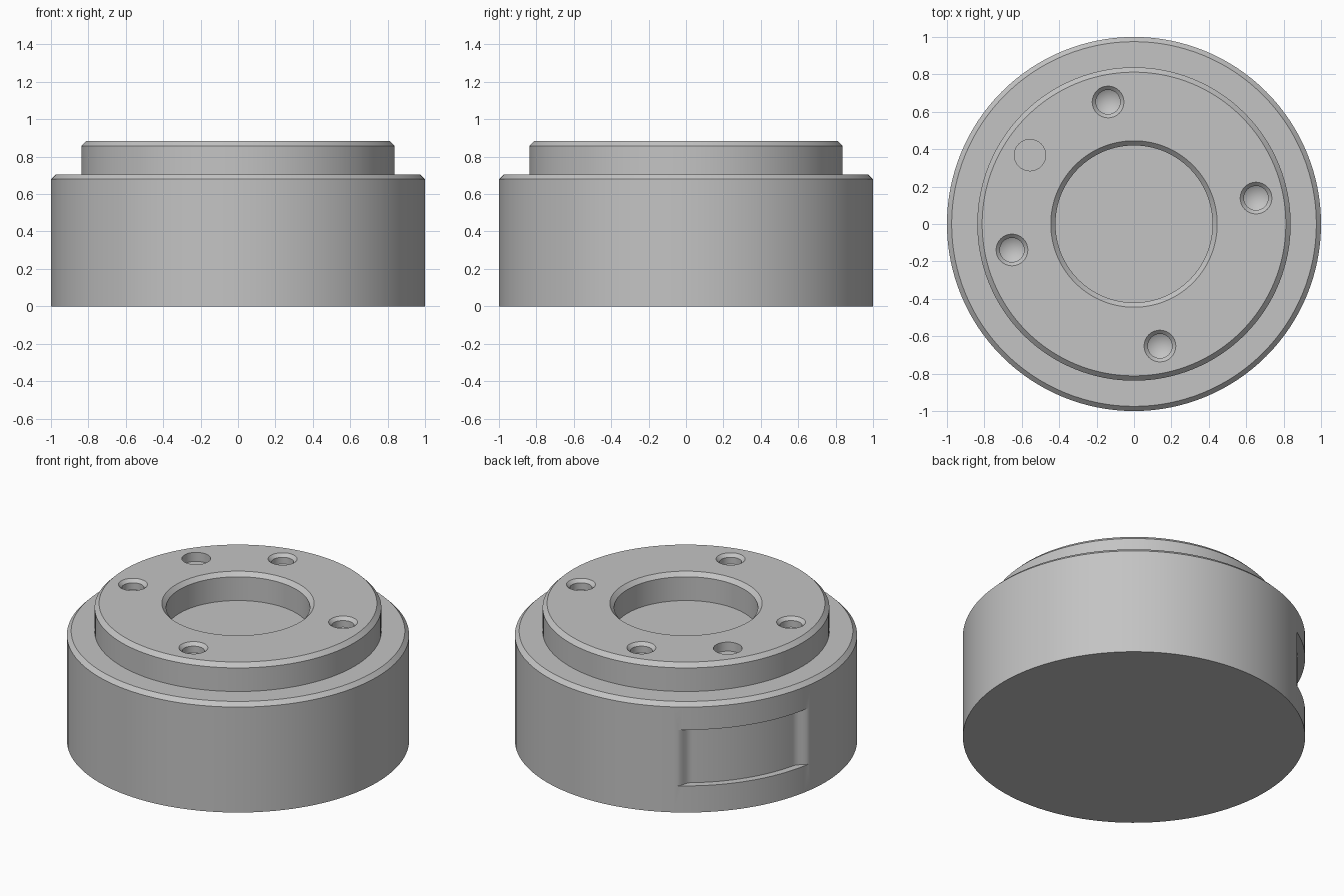
import bpy, bmesh, math
from mathutils import Matrix, Vector

cube = bpy.data.objects.get("Cube")
if cube:
    bpy.data.objects.remove(cube, do_unlink=True)

grey = bpy.data.materials.new("plain grey")
grey.use_nodes = True
colour = (0.55, 0.55, 0.55, 1)
grey.diffuse_color = colour
grey.node_tree.nodes["Principled BSDF"].inputs["Base Color"].default_value = colour


def finish(name, bm):
    bmesh.ops.recalc_face_normals(bm, faces=bm.faces)
    mesh = bpy.data.meshes.new(name)
    bm.to_mesh(mesh)
    bm.free()
    mesh.materials.append(grey)
    obj = bpy.data.objects.new(name, mesh)
    bpy.context.collection.objects.link(obj)
    return obj


def lathe(name, profile, segments, centre=(0, 0)):
    """Spin an (r, z) profile that starts and ends on the axis."""
    bm = bmesh.new()
    verts = [bm.verts.new((r, 0, z)) for r, z in profile]
    edges = [bm.edges.new(pair) for pair in zip(verts, verts[1:])]
    bmesh.ops.spin(bm, geom=verts + edges, cent=(0, 0, 0), axis=(0, 0, 1),
                   angle=math.tau, steps=segments, use_merge=True)
    bmesh.ops.remove_doubles(bm, verts=bm.verts, dist=1e-5)
    bmesh.ops.translate(bm, verts=bm.verts, vec=(*centre, 0))
    return finish(name, bm)


def polar(radius, degrees):
    a = math.radians(degrees)
    return radius * math.cos(a), radius * math.sin(a)


# Stepped round body with chamfered rims and a shallow central bore
STEP, TOP = 0.705, 0.883
body = lathe("stepped_body", [
    (0, 0), (1, 0), (1, 0.68), (0.975, STEP), (0.838, STEP),
    (0.838, 0.857), (0.812, TOP), (0.445, TOP), (0.42, 0.858),
    (0.42, STEP), (0, STEP)], 128)

cutters = []

# Four countersunk, cone-ended screw holes
for i in range(4):
    cutters.append(lathe("screw_hole_cutter", [
        (0, 0.78), (0.065, 0.82), (0.065, TOP - 0.02), (0.085, TOP),
        (0.085, 1), (0, 1)], 32, polar(0.667, 12 + 90 * i)))

# One flat-bottomed locating hole
MARK = 146.5
cutters.append(lathe("locating_hole_cutter", [
    (0, 0.825), (0.084, 0.825), (0.084, 1), (0, 1)], 32, polar(0.667, MARK)))

# Curved pocket in the side wall, its ends blending into the wall
HALF, RAMP, DEPTH, STEPS = 24.5, 4.5, 0.045, 48
inner, outer = [], []
for i in range(STEPS + 1):
    offset = HALF * (2 * i / STEPS - 1)
    t = min(1, (HALF - abs(offset)) / RAMP)
    inner.append(polar(1.001 - DEPTH * t * t * (3 - 2 * t), MARK + offset))
    outer.append(polar(1.1, MARK + offset))
bm = bmesh.new()
base = bm.faces.new([bm.verts.new((x, y, 0.172)) for x, y in inner + outer[::-1]])
wall = bmesh.ops.extrude_face_region(bm, geom=[base])
bmesh.ops.translate(bm, vec=(0, 0, 0.361),
                    verts=[g for g in wall["geom"] if isinstance(g, bmesh.types.BMVert)])
cutters.append(finish("side_pocket_cutter", bm))

# Cut everything out of the body
bpy.ops.object.select_all(action="DESELECT")
bpy.context.view_layer.objects.active = body
body.select_set(True)
for cutter in cutters:
    cutter.hide_render = True
    mod = body.modifiers.new("cut", "BOOLEAN")
    mod.operation = "DIFFERENCE"
    mod.solver = "EXACT"
    mod.object = cutter
    bpy.ops.object.modifier_apply(modifier=mod.name)
    bpy.data.objects.remove(cutter, do_unlink=True)

bpy.ops.object.shade_smooth_by_angle(angle=math.radians(25))
